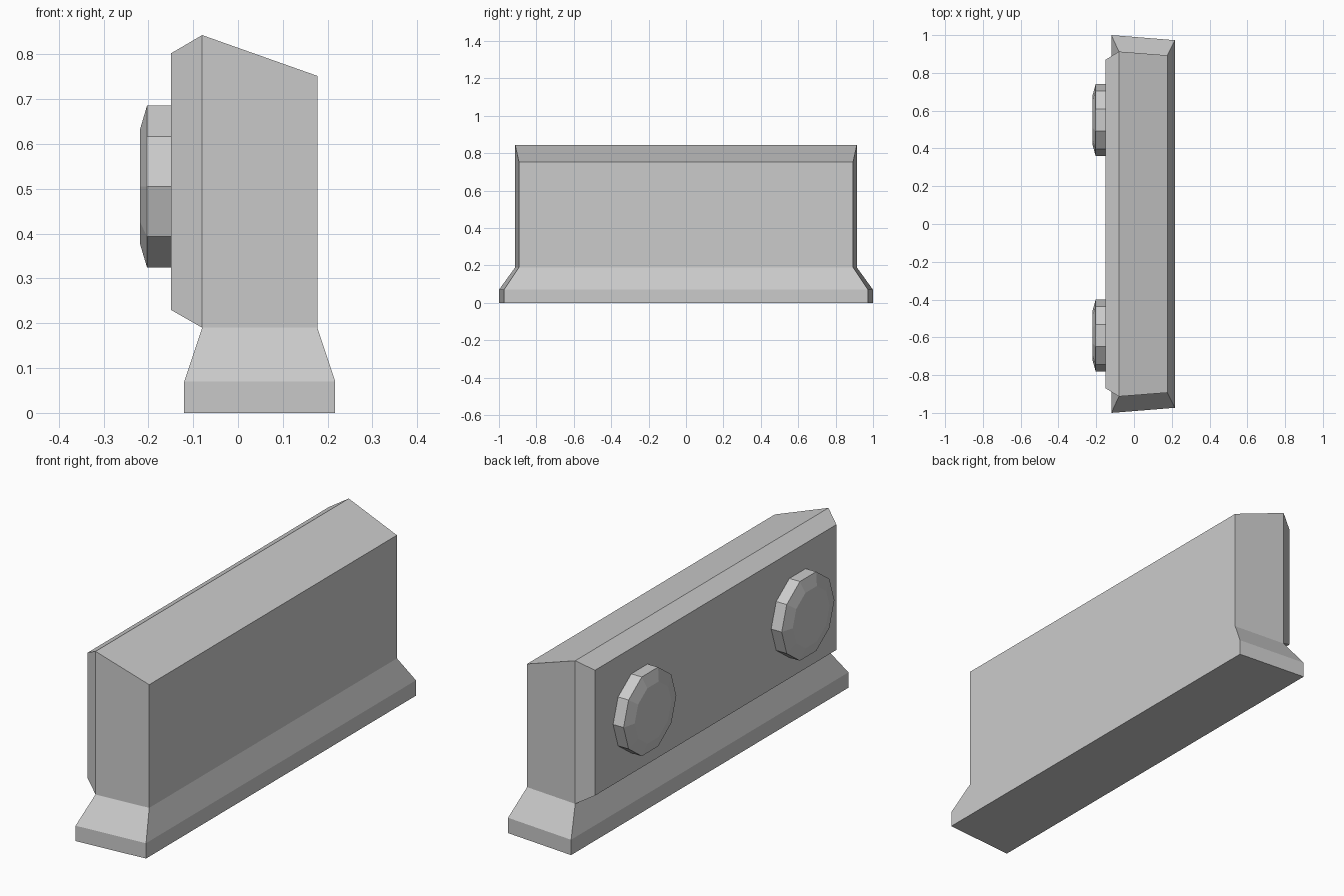
import bpy, bmesh
from math import pi, sin, cos

if "Cube" in bpy.data.objects:
    bpy.data.objects.remove(bpy.data.objects["Cube"])


def finish(name, bm):
    bmesh.ops.recalc_face_normals(bm, faces=bm.faces[:])
    mesh = bpy.data.meshes.new(name)
    bm.to_mesh(mesh)
    bm.free()
    obj = bpy.data.objects.new(name, mesh)
    bpy.context.collection.objects.link(obj)
    return obj


def loft(bm, rings):
    """Skin a list of equal-length point rings and cap both ends."""
    loops = [[bm.verts.new(p) for p in ring] for ring in rings]
    sides = []
    for a, b in zip(loops, loops[1:]):
        n = len(a)
        sides.append([bm.faces.new((a[i], a[(i + 1) % n], b[(i + 1) % n], b[i]))
                      for i in range(n)])
    bm.faces.new(loops[0][::-1])
    bm.faces.new(loops[-1])
    return sides


def section(x0, y0, z0, x1, y1, z1):
    """Tapered plan section: half-length y0 at x0, y1 at x1."""
    return [(x0, y0, z0), (x0, -y0, z0), (x1, -y1, z1), (x1, y1, z1)]


# Barrier wall: flared foot, upright body and sloped top
bm = bmesh.new()
sides = loft(bm, [
    section(-0.12, 1.0, 0.0, 0.217, 0.973, 0.0),
    section(-0.12, 1.0, 0.07, 0.217, 0.973, 0.07),
    section(-0.08, 0.913, 0.19, 0.177, 0.893, 0.19),
    section(-0.08, 0.913, 0.843, 0.177, 0.893, 0.752),
])

# Raised panel with chamfered border on the -x side
panel = bmesh.ops.extrude_discrete_faces(bm, faces=[sides[2][0]])["faces"][0]
for v in panel.verts:
    v.co = (-0.15, 0.87 if v.co.y > 0 else -0.87, 0.23 if v.co.z < 0.5 else 0.802)
finish("barrier_wall", bm)


# Ten-sided chamfered discs on the panel
def disc_ring(x, r, y):
    return [(x, y + r * cos(i * pi / 5), 0.505 + r * sin(i * pi / 5)) for i in range(10)]


for name, y in (("rear_disc", 0.55), ("front_disc", -0.59)):
    bm = bmesh.new()
    loft(bm, [disc_ring(-0.15, 0.19, y), disc_ring(-0.203, 0.19, y),
              disc_ring(-0.219, 0.133, y)])
    finish(name, bm)
